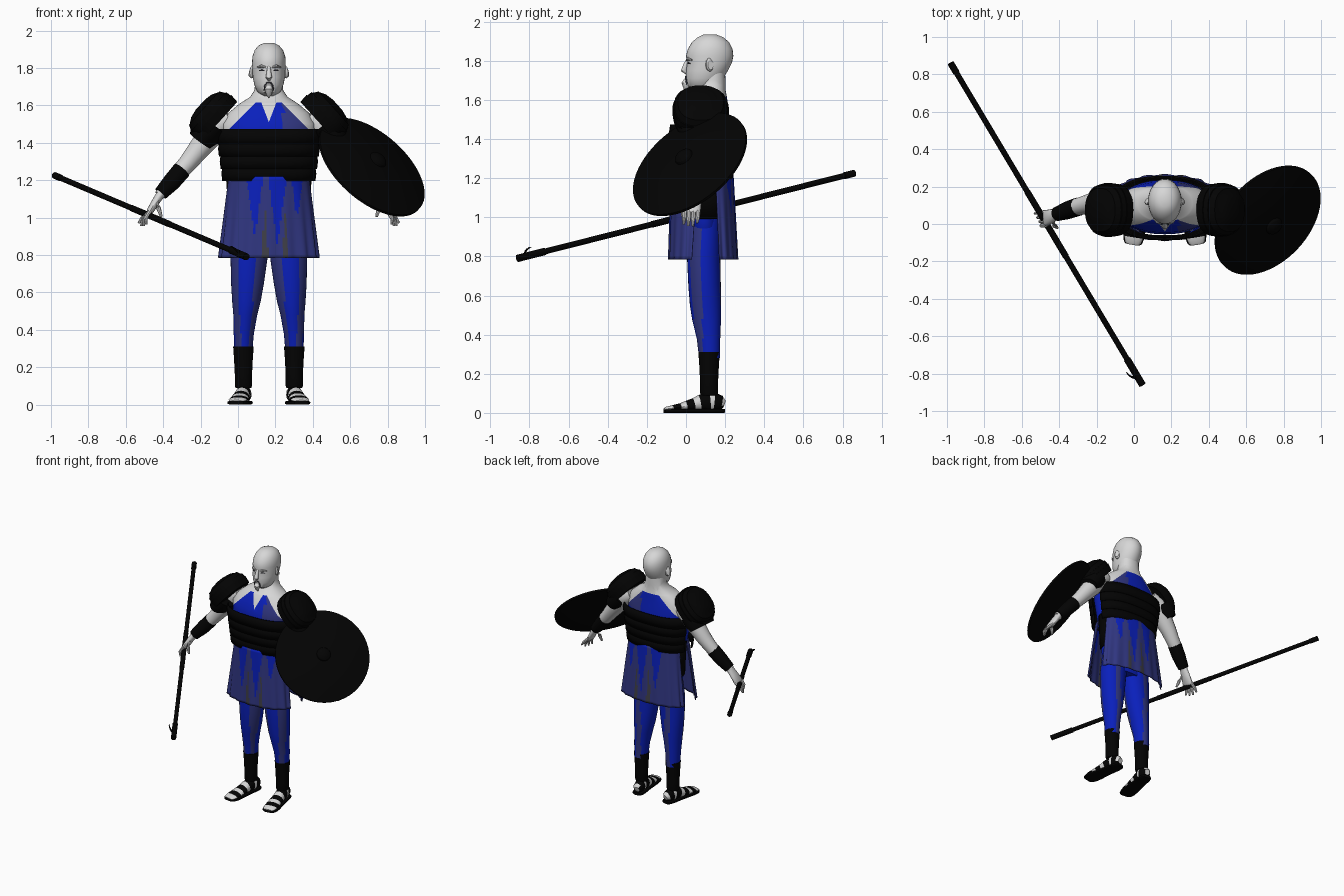
import bpy, bmesh, math
from mathutils import Vector

cube = bpy.data.objects.get("Cube")
if cube:
    bpy.data.objects.remove(cube, do_unlink=True)

CX = 0.165  # body centre line


def make_mat(name, rgb):
    m = bpy.data.materials.new(name)
    m.use_nodes = True
    m.diffuse_color = (*rgb, 1)
    m.node_tree.nodes["Principled BSDF"].inputs["Base Color"].default_value = (*rgb, 1)
    return m


SKIN = make_mat("pale skin", (0.68, 0.68, 0.68))
BLACK = make_mat("black leather", (0.001, 0.001, 0.001))
BLUE = make_mat("bright blue cloth", (0.003, 0.014, 0.5))
DULL = make_mat("dull blue cloth", (0.03, 0.037, 0.22))
GREY = make_mat("dark grey", (0.05, 0.05, 0.065))


def spow(c, p):
    return math.copysign(abs(c) ** p, c)


def ring(c, u, v, n, p=1, a0=0, a1=360, closed=True):
    """Points of a (super)ellipse, or of an arc of one."""
    pts = []
    for i in range(n):
        a = math.radians(a0 + (a1 - a0) * i / (n if closed else n - 1))
        pts.append(Vector(c) + Vector(u) * spow(math.cos(a), p) + Vector(v) * spow(math.sin(a), p))
    return pts


def skin_rings(name, rings, mats, rule=None, closed=True, thick=0, cuts=(), angle=40):
    """Join rows of points into one surface."""
    bm = bmesh.new()
    rows = [[bm.verts.new(p) for p in r] for r in rings]
    n = len(rows[0])
    for a, b in zip(rows, rows[1:]):
        for i in range(n if closed else n - 1):
            j = (i + 1) % n
            bm.faces.new((a[i], a[j], b[j], b[i]))
    if closed:
        bm.faces.new(rows[0])
        bm.faces.new(rows[-1])
    bmesh.ops.recalc_face_normals(bm, faces=bm.faces)
    for co, no in cuts:
        bmesh.ops.bisect_plane(bm, geom=bm.verts[:] + bm.edges[:] + bm.faces[:], plane_co=co, plane_no=no)
    for f in bm.faces:
        f.smooth = True
        if rule:
            f.material_index = rule(f.calc_center_median())
    me = bpy.data.meshes.new(name)
    bm.to_mesh(me)
    bm.free()
    me.set_sharp_from_angle(angle=math.radians(angle))
    for m in mats:
        me.materials.append(m)
    ob = bpy.data.objects.new(name, me)
    bpy.context.scene.collection.objects.link(ob)
    if thick:
        s = ob.modifiers.new("thickness", "SOLIDIFY")
        s.thickness, s.offset = thick, 0
    return ob


def loft(name, rows, mats, n=32, p=1, **kw):
    """Stack of level ellipses: x, y, z, x radius, y radius."""
    return skin_rings(name, [ring((x, y, z), (a, 0, 0), (0, b, 0), n, p) for x, y, z, a, b in rows], mats, **kw)


def arc(name, rows, a0, a1, mats, n=24, p=1, pleat=0, thick=0.008, **kw):
    """Open curved plate made of stacked arcs."""
    rs = []
    for k, (x, y, z, a, b) in enumerate(rows):
        r = ring((x, y, z), (a, 0, 0), (0, b, 0), n, p, a0, a1, False)
        w = pleat * k / len(rows)
        rs.append([q + (q - Vector((x, y, z))) * (w * math.cos(i * math.pi / 4)) for i, q in enumerate(r)])
    return skin_rings(name, rs, mats, closed=False, thick=thick, **kw)


def tube(name, pts, radii, mats, n=16, p=1, **kw):
    """Round or flattened tube along a path; a radius is a number or (across, up)."""
    P = [Vector(q) for q in pts]
    rs = []
    for i, c in enumerate(P):
        d = (P[min(i + 1, len(P) - 1)] - P[max(i - 1, 0)]).normalized()
        ref = Vector((0, 0, 1)) if abs(d.y) > 0.6 else Vector((0, 1, 0))
        u = d.cross(ref).normalized()
        r = radii[i]
        ru, rv = r if isinstance(r, tuple) else (r, r)
        rs.append(ring(c, u * ru, u.cross(d) * rv, n, p))
    return skin_rings(name, rs, mats, **kw)


# Torso: blue halter over bare shoulders, cut along its neckline
def halter(c):
    dx = abs(c.x - CX)
    bare = dx + c.z > 1.685 and c.z > 1.46
    notch = c.y < 0.1 and c.z - 1.51 > 2.6 * dx
    if bare or notch or c.z > 1.615:
        return 1
    return 2 if dx > 0.08 and c.z > 1.46 and c.x > CX else 0


cuts = [((CX, 0, 1.685), (s, 0, 1)) for s in (-1, 1)]
cuts += [((CX, 0, 1.51), (s * 2.6, 0, 1)) for s in (-1, 1)]
cuts += [((CX, 0, z), (0, 0, 1)) for z in (1.46, 1.615)]
torso = [(0.10, 0.82, 0.12, 0.07), (0.095, 0.95, 0.195, 0.085), (0.09, 1.1, 0.2, 0.1), (0.09, 1.2, 0.21, 0.13),
         (0.09, 1.4, 0.245, 0.145), (0.09, 1.5, 0.25, 0.135), (0.1, 1.56, 0.215, 0.115), (0.11, 1.61, 0.155, 0.1),
         (0.125, 1.645, 0.1, 0.078), (0.135, 1.68, 0.077, 0.067), (0.135, 1.74, 0.072, 0.065)]
loft("torso", [(CX, y, z, a, b) for y, z, a, b in torso], [BLUE, SKIN, DULL], n=48, p=0.9, rule=halter, cuts=cuts)

# Head, face and ears
head = [(0.04, 0.14, 1.65, 0.035), (0.008, 0.165, 1.672, 0.062), (0.0, 0.19, 1.71, 0.078), (0.0, 0.215, 1.75, 0.086),
        (0.006, 0.235, 1.79, 0.089), (0.0, 0.242, 1.825, 0.09), (0.01, 0.238, 1.86, 0.088), (0.03, 0.22, 1.895, 0.076),
        (0.06, 0.19, 1.92, 0.055), (0.09, 0.155, 1.934, 0.025)]
loft("head", [(CX, (f + b) / 2, z, w, (b - f) / 2) for f, b, z, w in head], [SKIN])
tube("nose", [(CX, 0.012, 1.81), (CX, -0.002, 1.78), (CX, -0.011, 1.75), (CX, 0.006, 1.735)],
     [0.008, 0.012, 0.017, 0.008], [SKIN], n=10)
tube("goatee", [(CX, 0.005, 1.705), (CX, -0.002, 1.685), (CX, 0.002, 1.66), (CX, 0.012, 1.64)],
     [0.014, 0.022, 0.015, 0.004], [SKIN], n=10)
mouth = [(-0.024, 0.004, 1.68), (-0.021, 0, 1.705), (-0.011, -0.002, 1.72), (0.011, -0.002, 1.72), (0.021, 0, 1.705), (0.024, 0.004, 1.68)]
tube("mouth", [(CX + x, y, z) for x, y, z in mouth], [0.004] * 6, [GREY], n=8)

for s, side in ((1, "left"), (-1, "right")):
    def at(dx, y, z):
        return (CX + s * dx, y, z)

    tube(side + "_ear", [at(0.08, 0.115, 1.78), at(0.09, 0.122, 1.78), at(0.097, 0.126, 1.782)],
         [(0.032, 0.018), (0.036, 0.022), (0.03, 0.017)], [SKIN], n=14)
    tube(side + "_brow", [at(0.018, 0.004, 1.803), at(0.04, 0.01, 1.81), at(0.062, 0.03, 1.803)],
         [0.005, 0.009, 0.004], [SKIN], n=8)
    tube(side + "_eye", [at(0.024, 0.009, 1.786), at(0.038, 0.013, 1.788), at(0.052, 0.021, 1.786)],
         [0.002, 0.005, 0.002], [GREY], n=8)

    # Arms and wrist guards
    tube(side + "_arm", [at(0.21, 0.115, 1.53), at(0.27, 0.12, 1.5), at(0.33, 0.115, 1.42), at(0.395, 0.11, 1.34),
                         at(0.435, 0.1, 1.29), at(0.48, 0.09, 1.24), at(0.585, 0.05, 1.12)],
         [0.06, 0.076, 0.066, 0.055, 0.049, 0.045, 0.028], [SKIN])
    tube(side + "_wrist_guard", [at(0.465, 0.092, 1.255), at(0.52, 0.073, 1.19), at(0.578, 0.053, 1.128)],
         [0.05, 0.048, 0.038], [BLACK])

    # Hands
    tube(side + "_palm", [at(0.575, 0.053, 1.13), at(0.605, 0.042, 1.085), at(0.635, 0.03, 1.035), at(0.642, 0.028, 1.022)],
         [(0.024, 0.028), (0.021, 0.038), (0.019, 0.045), (0.012, 0.04)], [SKIN])
    for k, reach in enumerate((0.9, 1, 1, 0.8)):
        y = -0.006 + 0.023 * k
        tube(f"{side}_finger_{k + 1}", [at(0.635, y, 1.035), at(0.66 + 0.006 * k, y - 0.003, 1 - 0.006 * reach),
                                        at(0.655 + 0.014 * k, y - 0.006, 1.035 - 0.08 * reach)],
             [0.012, 0.011, 0.006], [SKIN], n=8)
    tube(side + "_thumb", [at(0.6, 0.02, 1.085), at(0.59, -0.01, 1.05), at(0.575, -0.02, 1.005)],
         [0.016, 0.013, 0.007], [SKIN], n=8)

    # Layered shoulder pads, tilted outwards, with a lame below
    axis = Vector((s * 0.74, 0, 0.67))
    down = Vector((s * 0.67, 0, -0.74))
    base = Vector(at(0.28, 0.075, 1.525))
    steps = [(-0.02, 0.96), (0.03, 1.0), (0.03, 0.97), (0.06, 0.95), (0.06, 0.91), (0.09, 0.8), (0.09, 0.76),
             (0.108, 0.55), (0.117, 0.25)]
    skin_rings(side + "_shoulder_pad", [ring(base + axis * h, down * 0.15 * k, Vector((0, 0.145 * k, 0)), 32, 0.85)
                                        for h, k in steps], [BLACK])
    tube(side + "_upper_arm_lame", [at(0.3, 0.085, 1.5), at(0.335, 0.085, 1.455), at(0.368, 0.088, 1.41)],
         [(0.09, 0.13), (0.088, 0.13), (0.068, 0.115)], [BLACK], n=24)

    # Legs with vertical colour streaks, then shin wraps
    def streak(c):
        a = math.degrees(math.atan2(c.y - 0.1, (c.x - CX) * s - 0.122)) % 360
        return 1 if any(lo < a < hi for lo, hi in ((75, 105), (195, 240), (300, 345))) else 0
    loft(side + "_leg", [(CX + s * d, y, z, a, b) for d, y, z, a, b in
         [(0.09, 0.1, 1.0, 0.095, 0.08), (0.105, 0.09, 0.8, 0.1, 0.085), (0.114, 0.095, 0.65, 0.088, 0.083),
          (0.12, 0.1, 0.55, 0.076, 0.08), (0.126, 0.105, 0.48, 0.064, 0.074), (0.134, 0.115, 0.38, 0.054, 0.06),
          (0.137, 0.12, 0.28, 0.048, 0.053)]],
         [BLUE, DULL], n=32, rule=streak)
    loft(side + "_shin_wrap", [(CX + s * 0.136, 0.118, z, a, a) for z, a in
         [(0.09, 0.042), (0.1, 0.046), (0.16, 0.046), (0.24, 0.05), (0.31, 0.055)]], [BLACK], n=24)

    # Sandalled feet: straps are bands across the foot
    def strap(c):
        return 1 if any(a < c.y < b for a, b in ((-0.07, -0.03), (0.0, 0.04), (0.07, 0.12), (0.14, 0.19))) else 0
    shape = [(0.195, 0.045, 0.02, 0.02), (0.18, 0.05, 0.034, 0.038), (0.14, 0.055, 0.04, 0.05), (0.12, 0.056, 0.04, 0.05),
             (0.07, 0.05, 0.041, 0.042), (0.04, 0.042, 0.044, 0.033), (0.0, 0.035, 0.047, 0.026),
             (-0.03, 0.03, 0.05, 0.019), (-0.07, 0.025, 0.05, 0.014), (-0.1, 0.021, 0.042, 0.011), (-0.11, 0.018, 0.03, 0.006)]

    def foot_x(y):
        return 0.15 - 0.16 * (y - 0.03)
    tube(side + "_foot", [at(foot_x(y), y, z) for y, z, w, h in shape], [(w, h) for y, z, w, h in shape],
         [SKIN, BLACK], rule=strap)
    tube(side + "_sole", [at(foot_x(y), y, 0.01) for y, z, w, h in shape], [(w + 0.007, 0.01) for y, z, w, h in shape],
         [BLACK], p=0.5)

    # Hip guards in the side slits
    mid = 0 if s > 0 else 180
    arc(side + "_hip_guard", [(CX, 0.115, z, a, 0.14) for z, a in ((0.99, 0.212), (1.1, 0.218), (1.25, 0.228))],
        mid - 24, mid + 24, [BLACK], n=8)

# Overlapping chest bands, front and back, with a gap at each side
for k in range(4):
    z, g = 1.195 + 0.066 * k, 0.009 * k
    rows = [(CX, 0.085, z, 0.247 + g, 0.152 + g / 2), (CX, 0.085, z + 0.04, 0.252 + g, 0.155 + g / 2),
            (CX, 0.085, z + 0.08, 0.246 + g, 0.149 + g / 2)]
    arc(f"front_chest_band_{k + 1}", rows, 188, 352, [BLACK], p=0.8)
    arc(f"back_chest_band_{k + 1}", rows, 14, 166, [BLACK], p=0.8)


# Pleated skirt panels with bright streaks tapering from the waist
def skirt_streak(c):
    off = c.x - CX
    if c.z < 1.04 and min(abs(off - x) for x in (-0.02, 0.09)) < 0.004 + (1.04 - c.z) * 0.05:
        return 2
    return 1 if any(abs(off - x) < (c.z - low) * 0.13 for x, low in ((-0.075, 0.88), (0.045, 0.84), (0.15, 0.98))) else 0


def skirt(name, top, bottom, a0, a1):
    rows = []
    for k in range(25):
        t = k / 24
        y, a, b = (p + (q - p) * t for p, q in zip(top, bottom))
        rows.append((CX, y, 1.22 - 0.435 * t, a, b))
    arc(name, rows, a0, a1, [DULL, BLUE, GREY], n=65, pleat=0.03, rule=skirt_streak, thick=0.006)


skirt("front_skirt", (0.06, 0.212, 0.135), (0.03, 0.262, 0.116), 180, 360)
skirt("back_skirt", (0.15, 0.212, 0.09), (0.17, 0.262, 0.092), 0, 180)

# Round domed shield with a central boss
normal = Vector((0.56, -0.52, 0.64)).normalized()
u = normal.cross(Vector((0, 0, 1))).normalized()
v = normal.cross(u)
hub = Vector((0.715, 0.02, 1.27))
dome = [(0.0, 0.02), (-0.01, 0.32), (-0.008, 0.338), (0.006, 0.338), (0.012, 0.318), (0.034, 0.24), (0.053, 0.14),
        (0.06, 0.05), (0.072, 0.045), (0.084, 0.028), (0.088, 0.008)]
skin_rings("shield", [ring(hub + normal * h, u * r, v * r, 64) for h, r in dome], [BLACK], angle=30)

# Long staff with grip, end sleeves and a small hook
A, B = Vector((-0.98, 0.86, 1.225)), Vector((0.045, -0.86, 0.79))
for name, t0, t1, r in (("staff", 0, 1, 0.015), ("staff_grip", 0.4, 0.6, 0.017),
                        ("staff_tail_sleeve", 0, 0.03, 0.018), ("staff_head_sleeve", 0.92, 1, 0.019)):
    tube(name, [A.lerp(B, t0), A.lerp(B, (t0 + t1) / 2), A.lerp(B, t1)], [r] * 3, [BLACK])
d = (B - A).normalized()
out = Vector((-0.7, 0.1, 0.6)).normalized()
centre = A.lerp(B, 0.965) + out * 0.035
arc_pts = [centre + d * 0.03 * math.cos(a) + out * 0.03 * math.sin(a) for a in [math.radians(-90 + 26 * i) for i in range(8)]]
tube("staff_hook", arc_pts, [0.008, 0.008, 0.008, 0.007, 0.006, 0.005, 0.004, 0.002], [BLACK], n=8)
